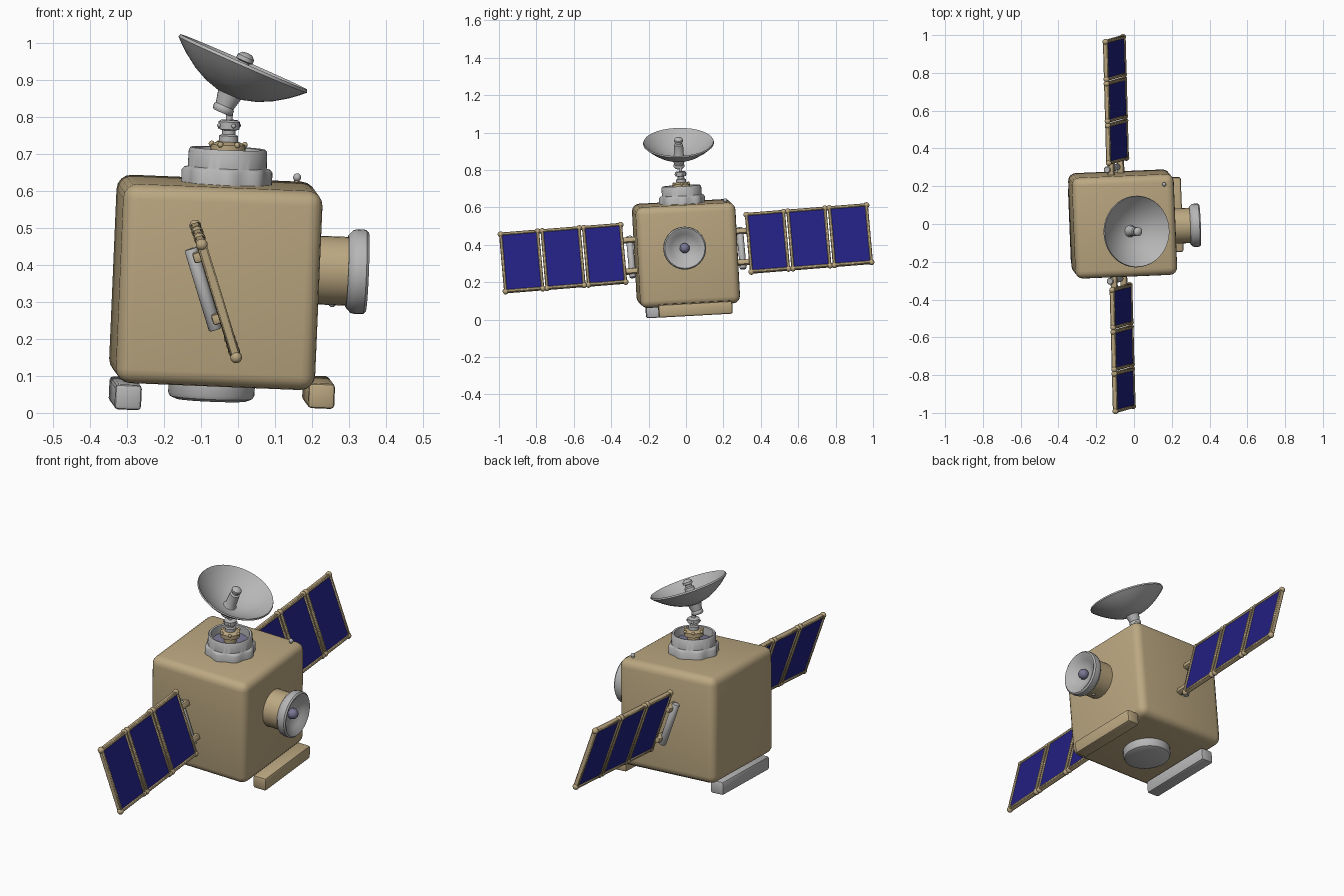
import bpy, bmesh, math
from mathutils import Matrix, Vector

if "Cube" in bpy.data.objects:
    bpy.data.objects.remove(bpy.data.objects["Cube"])


def material(name, rgb):
    m = bpy.data.materials.new(name)
    m.diffuse_color = (*rgb, 1)
    m.use_nodes = True
    m.node_tree.nodes["Principled BSDF"].inputs["Base Color"].default_value = m.diffuse_color
    return m


TAN = material("gold tan", (0.50, 0.39, 0.22))
GREY = material("light grey", (0.47, 0.47, 0.47))
BLUE = material("solar blue", (0.015, 0.014, 0.22))
SLATE = material("slate violet", (0.19, 0.18, 0.29))


def frame(x, y, z, origin):
    m = Matrix((x, y, z)).transposed().to_4x4()
    m.translation = origin
    return m


def along(origin, direction):
    """Frame whose z axis follows a direction."""
    m = Vector(direction).to_track_quat('Z', 'Y').to_matrix().to_4x4()
    m.translation = origin
    return m


def finish(name, bm, mat, m):
    bmesh.ops.recalc_face_normals(bm, faces=bm.faces)
    me = bpy.data.meshes.new(name)
    bm.to_mesh(me)
    bm.free()
    me.materials.append(mat)
    ob = bpy.data.objects.new(name, me)
    bpy.context.collection.objects.link(ob)
    ob.matrix_world = m
    return ob


def boxes(name, parts, mat, m, bevel=0.004, segments=1):
    """One object made of (centre, size) bevelled boxes."""
    bm = bmesh.new()
    for c, s in parts:
        bmesh.ops.create_cube(bm, size=1, matrix=Matrix.Translation(c) @ Matrix.Diagonal((*s, 1)))
    bmesh.ops.bevel(bm, geom=bm.edges[:], offset=bevel, segments=segments, profile=0.5, affect='EDGES')
    return finish(name, bm, mat, m)


def lathe(name, profile, mat, m, n=32, lobes=0, depth=0.0, lobe_top=0.0):
    """Revolve (radius, height) points; optional scalloped lower rows."""
    bm = bmesh.new()
    rows = []
    for r, z in profile:
        if r == 0:
            rows.append([bm.verts.new((0, 0, z))])
            continue
        row = []
        for i in range(n):
            a = 2 * math.pi * i / n
            k = r + (depth * math.cos(lobes * a) if lobes and z < lobe_top else 0)
            row.append(bm.verts.new((k * math.cos(a), k * math.sin(a), z)))
        rows.append(row)
    for a, b in zip(rows, rows[1:]):
        for i in range(n):
            j = (i + 1) % n
            if len(a) == 1:
                bm.faces.new((a[0], b[i], b[j]))
            elif len(b) == 1:
                bm.faces.new((a[i], a[j], b[0]))
            else:
                bm.faces.new((a[i], a[j], b[j], b[i]))
    return finish(name, bm, mat, m)


def balls(name, spots, radius, mat, m):
    bm = bmesh.new()
    for c in spots:
        bmesh.ops.create_uvsphere(bm, u_segments=12, v_segments=8, radius=radius, matrix=Matrix.Translation(c))
    return finish(name, bm, mat, m)


# Slightly skewed attitude shared by the whole craft
Z = Vector((0.043, -0.053, 1)).normalized()
Y = Vector((-0.04, 1, 0.053))
X = Y.cross(Z).normalized()
Y = Z.cross(X)
CENTRE = Vector((-0.06, 0, 0.353))


def at(*p):
    return frame(X, Y, Z, Vector(p))


# Main body
boxes("body", [((0, 0, 0), (0.54, 0.535, 0.54))], TAN, at(*CENTRE), 0.04, 4)

# Rails below the body
boxes("right_rail", [((0, 0, 0), (0.072, 0.395, 0.068))], TAN, at(0.218, 0.05, 0.056), 0.01, 2)
boxes("left_rail", [((0, 0, 0), (0.072, 0.41, 0.068))], GREY, at(-0.305, -0.01, 0.053), 0.01, 2)

# Belly disc
lathe("belly_disc", [(0, 0.05), (0.117, 0.05), (0.117, 0.018), (0.112, 0.008), (0.095, 0.001), (0, 0)],
      GREY, at(-0.073, 0.015, 0.034))

# Side horn: collar, dish and ball
side = along((0.2, -0.012, 0.387), X)
lathe("horn_collar", [(0, 0), (0.093, 0), (0.093, 0.105), (0, 0.105)], TAN, side)
lathe("horn_dish", [(0, 0.095), (0.098, 0.095), (0.112, 0.108), (0.115, 0.122), (0.114, 0.143),
                    (0.107, 0.15), (0.098, 0.147), (0.075, 0.128), (0.045, 0.112), (0, 0.105)], GREY, side)
balls("horn_ball", [(0, 0, 0.122)], 0.027, SLATE, side)
balls("small_knobs", [(0.255, -0.01, 0.297), (0.16, 0.21, 0.637)], 0.011, GREY, Matrix())
lathe("knob_stem", [(0, 0), (0.007, 0), (0.007, 0.03), (0, 0.03)], TAN, at(0.158, 0.212, 0.61))

# Antenna base: scalloped cup with floor
mast = at(-0.031, -0.02, 0.62)
lathe("antenna_cup", [(0, -0.01), (0.118, -0.01), (0.118, 0.034), (0.112, 0.042), (0.107, 0.045),
                      (0.106, 0.09), (0.101, 0.096), (0.092, 0.094), (0.088, 0.05), (0, 0.05)],
      GREY, mast, 64, 8, 0.005, 0.044)
lathe("cup_floor", [(0, 0.051), (0.087, 0.051), (0.087, 0.056), (0, 0.056)], SLATE, mast)

# Mast stack
lathe("mast_flange", [(0, 0.05), (0.03, 0.05), (0.03, 0.08), (0.047, 0.084), (0.047, 0.106),
                      (0.03, 0.114), (0, 0.114)], TAN, mast, 20)
balls("flange_bolts", [(0.045 * math.cos(i * math.pi / 3), 0.045 * math.sin(i * math.pi / 3), 0.107)
                       for i in range(6)], 0.008, TAN, mast)
lathe("mast", [(0, 0.11), (0.026, 0.11), (0.026, 0.13), (0.018, 0.134), (0.018, 0.145), (0.029, 0.148),
               (0.029, 0.168), (0.022, 0.173), (0.009, 0.173), (0.009, 0.2), (0, 0.2)], GREY, mast, 20)
balls("collar_studs", [(0.029 * math.cos(i * math.pi / 2 + 0.4), 0.029 * math.sin(i * math.pi / 2 + 0.4), 0.158)
                       for i in range(4)], 0.006, GREY, mast)

# Main dish, its neck and its feed
dish = along((-0.024, -0.038, 0.858), (0.4, -0.02, 0.915))
outer = [(0.19 * t, 0.092 * t ** 2) for t in (0, 0.2, 0.4, 0.6, 0.8, 0.92, 1)]
inner = [(r * 0.985, z + 0.008) for r, z in reversed(outer)]
lathe("main_dish", outer + inner, GREY, dish, 36)
lathe("dish_neck", [(0, -0.05), (0.024, -0.05), (0.029, -0.044), (0.029, -0.034), (0.026, -0.03),
                    (0.034, 0.004), (0, 0.004)], GREY, dish, 20)
lathe("dish_feed", [(0.034, 0.008), (0.027, 0.02), (0.024, 0.085), (0.016, 0.09), (0.016, 0.1), (0.024, 0.103),
                    (0.024, 0.114), (0.014, 0.124), (0, 0.126)], GREY, dish, 16)

# Solar wings: x is the panel normal, y runs outward, z across the panel
wy = Vector((-0.027, 1, 0.08)).normalized()
wz = Vector((-0.29, -0.085, 0.95))
wx = wy.cross(wz).normalized()
wz = wx.cross(wy)
wing = frame(wx, wy, wz, Vector((-0.078, 0, 0.381)))
HALF, BAR, CELL = 0.168, 0.016, 0.215
for s, label in ((-1, "front"), (1, "back")):
    bars, cells, knobs = [], [], []
    for i in range(3):
        c = 0.437 + 0.2225 * i
        cells.append(((0, s * c, 0), (0.016, CELL - 0.01, 2 * HALF - 0.01)))
        for e in (-1, 1):
            bars.append(((0, s * c, e * (HALF - BAR / 2)), (0.026, CELL, BAR)))
            bars.append(((0, s * (c + e * (CELL - BAR) / 2), 0), (0.026, BAR, 2 * HALF)))
            for f in (-1, 1):
                knobs.append((0, s * (c + e * (CELL - BAR) / 2), f * (HALF - 0.008)))
    boxes(label + "_solar_cells", cells, BLUE, wing, 0.002)
    boxes(label + "_wing_frame", bars, TAN, wing)
    balls(label + "_frame_corners", knobs, 0.016, TAN, wing)
    # Yoke: pale rod with two arms to the body and panel
    arms = [((-0.014, s * 0.298, u), (0.034, 0.09, 0.028)) for u in (-0.1, 0.075)]
    boxes(label + "_yoke_arms", arms, TAN, wing, 0.006, 2)
    rod = wing @ Matrix.Translation((-0.03, s * 0.296, -0.13))
    lathe(label + "_yoke_rod", [(0, 0), (0.015, 0), (0.018, 0.004), (0.018, 0.226), (0.015, 0.23), (0, 0.23)],
          GREY, rod, 16)

# Smooth rounded surfaces, keep hard edges
for ob in bpy.context.collection.objects:
    ob.select_set(True)
    bpy.context.view_layer.objects.active = ob
bpy.ops.object.shade_smooth_by_angle(angle=math.radians(40))
